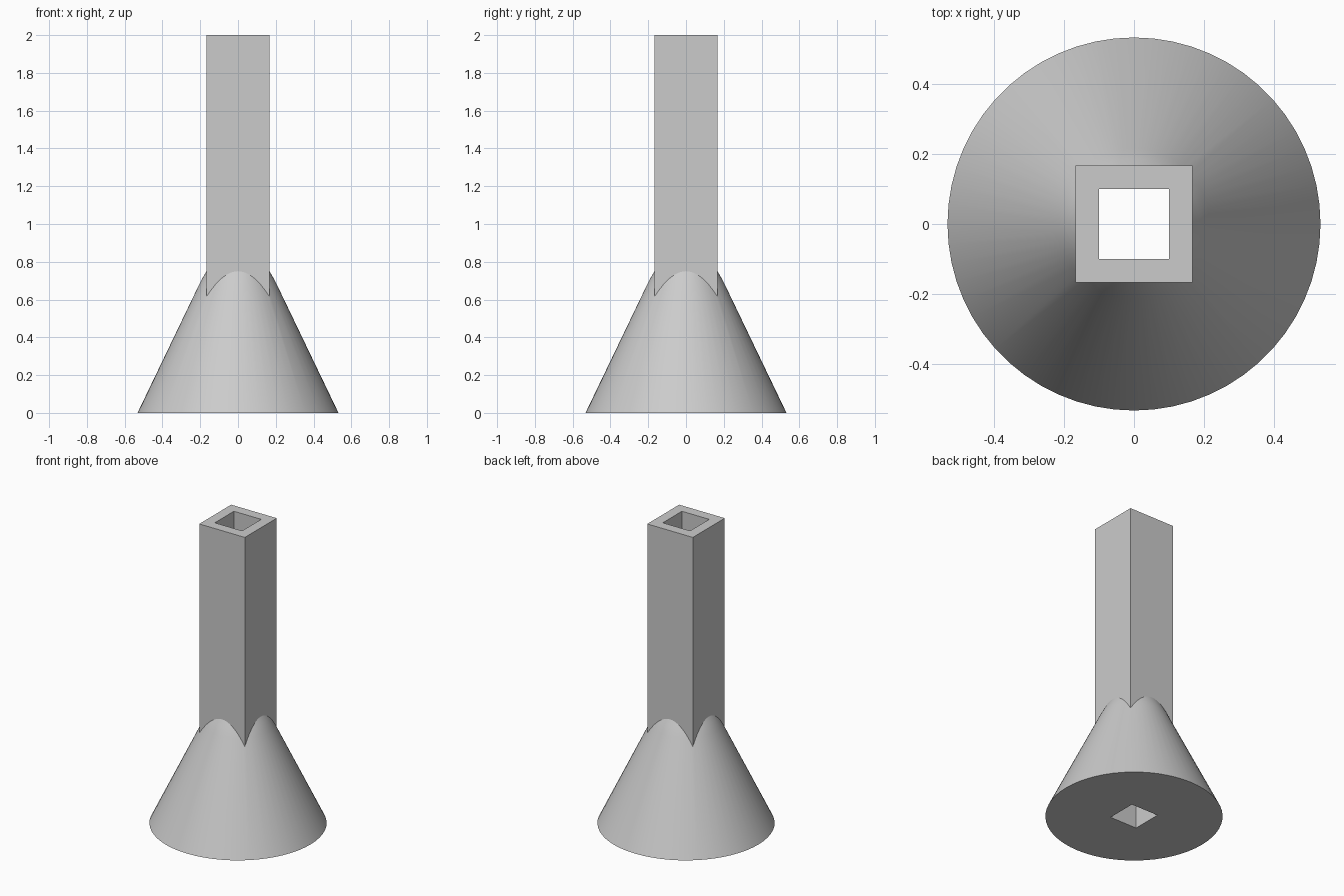
import bpy
import bmesh
import math

if "Cube" in bpy.data.objects:
    bpy.data.objects.remove(bpy.data.objects["Cube"], do_unlink=True)

GREY = (0.6, 0.6, 0.6, 1.0)
grey = bpy.data.materials.new("plain grey")
grey.use_nodes = True
grey.diffuse_color = GREY
grey.node_tree.nodes["Principled BSDF"].inputs["Base Color"].default_value = GREY


def lathe(name, profile, sides):
    """Closed solid turned around z from (radius, height) pairs."""
    bm = bmesh.new()
    rings = []
    for r, z in profile:
        angles = [math.tau * i / sides for i in range(sides)]
        rings.append([bm.verts.new((r * math.cos(a), r * math.sin(a), z)) for a in angles])
    for low, high in zip(rings, rings[1:]):
        for i in range(sides):
            j = (i + 1) % sides
            bm.faces.new((low[i], low[j], high[j], high[i]))
    bm.faces.new(rings[0][::-1])
    bm.faces.new(rings[-1])
    mesh = bpy.data.meshes.new(name)
    bm.to_mesh(mesh)
    bm.free()
    mesh.materials.append(grey)
    obj = bpy.data.objects.new(name, mesh)
    bpy.context.collection.objects.link(obj)
    return obj


def square_bar(name, half, bottom, top):
    bpy.ops.mesh.primitive_cube_add(size=1, location=(0, 0, (bottom + top) / 2))
    obj = bpy.context.object
    obj.name = name
    obj.scale = (2 * half, 2 * half, top - bottom)
    bpy.ops.object.transform_apply(location=True, scale=True)
    obj.data.materials.append(grey)
    return obj


def combine(target, tool, operation):
    mod = target.modifiers.new(operation.lower(), "BOOLEAN")
    mod.operation = operation
    mod.solver = "EXACT"
    mod.object = tool
    bpy.ops.object.select_all(action="DESELECT")
    target.select_set(True)
    bpy.context.view_layer.objects.active = target
    bpy.ops.object.modifier_apply(modifier=mod.name)
    bpy.data.objects.remove(tool, do_unlink=True)


# Conical base, its shoulder rounding over slightly towards the post
base = lathe("cone_base_with_square_post",
             [(0.532, 0), (0.215, 0.66), (0.202, 0.687), (0.187, 0.715),
              (0.167, 0.75), (0.14, 0.77)], 60)

# Square post rising from the cone
combine(base, square_bar("post", 0.167, 0.3, 2), "UNION")

# Square bore through the full height
combine(base, square_bar("bore", 0.1, -0.2, 2.2), "DIFFERENCE")

bpy.ops.object.shade_smooth_by_angle(angle=math.radians(25))
